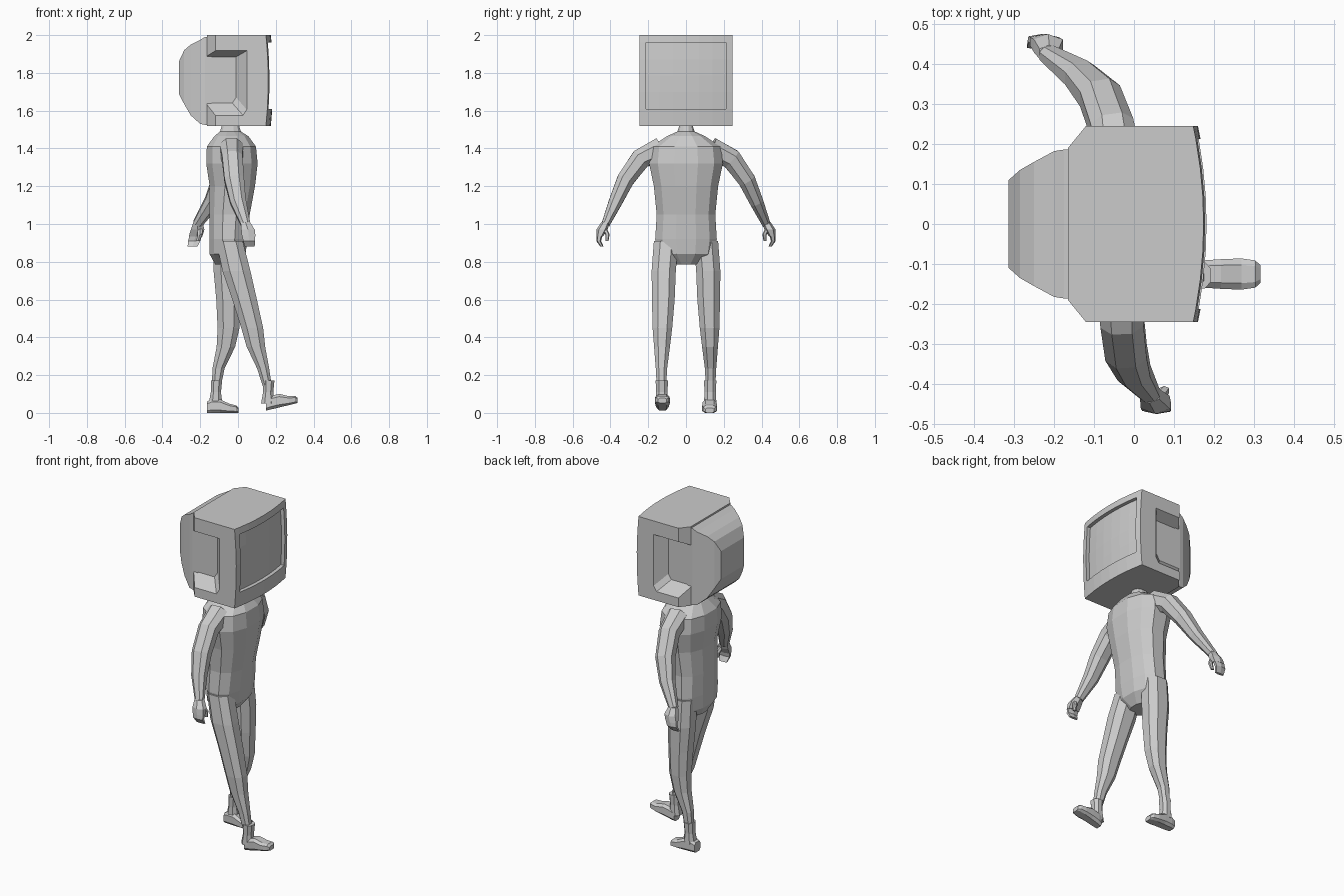
import bpy, bmesh, math
from mathutils import Vector

cube = bpy.data.objects.get("Cube")
if cube:
    bpy.data.objects.remove(cube)

grey = bpy.data.materials.new("plain grey")
grey.use_nodes = True
GREY = (0.6, 0.6, 0.6, 1)
grey.diffuse_color = GREY
grey.node_tree.nodes["Principled BSDF"].inputs["Base Color"].default_value = GREY
X, Y, Z = Vector((1, 0, 0)), Vector((0, 1, 0)), Vector((0, 0, 1))


def finish(name, bm):
    bmesh.ops.recalc_face_normals(bm, faces=bm.faces)
    mesh = bpy.data.meshes.new(name)
    bm.to_mesh(mesh)
    bm.free()
    mesh.materials.append(grey)
    obj = bpy.data.objects.new(name, mesh)
    bpy.context.collection.objects.link(obj)
    return obj


def tube(name, pts, axis=None, n=8, p=0.85):
    """Loft rings (x, y, z, half width, half depth); rings follow the path unless axis is set."""
    bm = bmesh.new()
    centres = [Vector(q[:3]) for q in pts]
    rings = []
    for i, q in enumerate(pts):
        t = axis or (centres[min(i + 1, len(pts) - 1)] - centres[max(i - 1, 0)]).normalized()
        ref = Y if abs(t.x) > 0.9 else X
        u = (ref - t * ref.dot(t)).normalized()
        v = t.cross(u)
        ring = []
        for k in range(n):
            a = 2 * math.pi * (k + 0.5) / n
            c, s = [math.copysign((abs(w) / math.cos(math.pi / n)) ** p, w)
                    for w in (math.cos(a), math.sin(a))]
            ring.append(bm.verts.new(centres[i] + u * q[3] * c + v * q[4] * s))
        rings.append(ring)
    for a, b in zip(rings, rings[1:]):
        for k in range(n):
            j = (k + 1) % n
            bm.faces.new((a[k], a[j], b[j], b[k]))
    bm.faces.new(rings[0])
    bm.faces.new(rings[-1])
    return finish(name, bm)


# Monitor casing: bulging front, sunken screen, chamfered back corners
ys = [-0.245, -0.212, -0.14, -0.07, 0, 0.07, 0.14, 0.212, 0.245]
zs = [1.52, 1.61, 1.70, 1.785, 1.87, 1.96, 2.0]


def bulge(y, z):
    return 0.148 + 0.026 * (1 - (y / 0.245) ** 2) + 0.012 * (1 - ((z - 1.76) / 0.24) ** 2)


bm = bmesh.new()
grid = [[bm.verts.new((bulge(y, z), y, z)) for y in ys] for z in zs]
screen = []
for r in range(len(zs) - 1):
    for c in range(len(ys) - 1):
        f = bm.faces.new((grid[r][c], grid[r][c + 1], grid[r + 1][c + 1], grid[r + 1][c]))
        if 0 < r < len(zs) - 2 and 0 < c < len(ys) - 2:
            screen.append(f)
edges = [e for e in bm.edges if e.is_boundary]
for x, width in ((-0.12, 1), (-0.165, 0.19 / 0.245)):
    new = bmesh.ops.extrude_edge_only(bm, edges=edges)["geom"]
    for v in [g for g in new if isinstance(g, bmesh.types.BMVert)]:
        v.co.x = x
        v.co.y *= width
    edges = [g for g in new if isinstance(g, bmesh.types.BMEdge) and g.is_boundary]
bmesh.ops.contextual_create(bm, geom=edges)
new = bmesh.ops.extrude_face_region(bm, geom=screen)["geom"]
bmesh.ops.delete(bm, geom=screen, context="FACES")
for v in [g for g in new if isinstance(g, bmesh.types.BMVert)]:
    v.co.x -= 0.022
casing = finish("monitor_casing", bm)

# Sloped recesses in the casing sides, open to the back
for side, label in ((-1, "right"), (1, "left")):
    bm = bmesh.new()
    loops = []
    for y, x, low, high in ((0.26, 0.06, 1.56, 1.925), (0.183, -0.01, 1.64, 1.885)):
        loops.append([bm.verts.new((px, side * y, pz)) for px, pz in
                      ((-0.4, low), (x - 0.02, low), (x, low + 0.03), (x, high), (-0.4, high))])
    for k in range(5):
        j = (k + 1) % 5
        bm.faces.new((loops[0][k], loops[0][j], loops[1][j], loops[1][k]))
    for loop in loops:
        bm.faces.new(loop)
    cutter = finish(label + "_recess_cutter", bm)
    cutter.hide_render = True
    cutter.hide_viewport = True
    mod = casing.modifiers.new(label + "_recess", "BOOLEAN")
    mod.operation = "DIFFERENCE"
    mod.solver = "EXACT"
    mod.object = cutter

# Tapering tube housing behind the casing
housing = [(-0.14, 0.186, 1.525, 1.99), (-0.175, 0.186, 1.525, 1.99), (-0.2, 0.182, 1.53, 1.975),
           (-0.25, 0.155, 1.575, 1.95), (-0.285, 0.135, 1.635, 1.92), (-0.313, 0.11, 1.69, 1.86)]
tube("monitor_back", [(x, 0, (a + b) / 2, w, (b - a) / 2) for x, w, a, b in housing], X, 4)

# Torso with neck
torso = [(-0.04, 1.54, 0.04, 0.03), (-0.04, 1.49, 0.055, 0.045), (-0.035, 1.465, 0.09, 0.10),
         (-0.035, 1.41, 0.13, 0.185), (-0.032, 1.32, 0.136, 0.195), (-0.03, 1.2, 0.12, 0.17),
         (-0.045, 1.05, 0.107, 0.155), (-0.05, 0.92, 0.10, 0.163), (-0.055, 0.84, 0.095, 0.15),
         (-0.06, 0.785, 0.06, 0.07)]
tube("torso", [(x, 0, z, rx, ry) for x, z, rx, ry in torso], Z, 12)

# Arms: shared height and spread, own forward swing
arm = [(0.13, 1.4, 0.062, 0.06), (0.24, 1.345, 0.054, 0.054), (0.32, 1.235, 0.052, 0.046),
       (0.372, 1.12, 0.042, 0.036), (0.425, 1.0, 0.025, 0.022)]
swings = {"right": (-1, (-0.035, -0.03, -0.02, 0.0, 0.04), 0.1),
          "left": (1, (-0.04, -0.055, -0.085, -0.135, -0.215), -0.3)}
for label, (s, swing, lean) in swings.items():
    tube(label + "_arm", [(x, s * y, z, a, b) for x, (y, z, a, b) in zip(swing, arm)])
    wx = swing[-1]

    def hand_part(name, pts):
        tube(label + name, [(wx + dx + lean * (1 - z), s * y, z, a, b)
                            for dx, y, z, a, b in pts], Z, 6)
    hand_part("_palm", [(0, 0.425, 1.01, 0.024, 0.02), (0.01, 0.445, 0.97, 0.036, 0.026),
                        (0.01, 0.457, 0.935, 0.036, 0.016)])
    hand_part("_fingers", [(0.01, 0.458, 0.94, 0.034, 0.014), (0.01, 0.462, 0.91, 0.032, 0.011),
                           (0.01, 0.445, 0.88, 0.026, 0.008)])
    hand_part("_thumb", [(0.02, 0.432, 0.975, 0.014, 0.012), (0.03, 0.416, 0.945, 0.012, 0.010),
                         (0.03, 0.418, 0.91, 0.009, 0.007)])

# Legs in mid stride: shared heights and girths, own forward path
leg = [(0.105, 0.91, 0.07, 0.065), (0.118, 0.75, 0.074, 0.064), (0.12, 0.6, 0.065, 0.06),
       (0.125, 0.45, 0.058, 0.052), (0.127, 0.35, 0.049, 0.042), (0.13, 0.235, 0.032, 0.03),
       (0.13, 0.12, 0.022, 0.024)]
strides = {"right": (-1, (-0.045, -0.008, 0.035, 0.075, 0.095, 0.133, 0.16), 0.148, 0.012, 0.24),
           "left": (1, (-0.058, -0.055, -0.05, -0.05, -0.064, -0.103, -0.117), -0.165, 0.0, 0.0)}
# Feet run from heel to toe: distance, half width, half height
foot = [(0, 0.028, 0.03), (0.025, 0.034, 0.036), (0.07, 0.037, 0.036), (0.12, 0.039, 0.024),
        (0.155, 0.034, 0.02), (0.168, 0.022, 0.013)]
for label, (s, path, heel, lift, pitch) in strides.items():
    tube(label + "_leg", [(x, s * y, z, a, b) for x, (y, z, a, b) in zip(path, leg)], Z)
    ankle = path[-1]
    tube(label + "_boot_cuff", [(ankle + 0.003, s * 0.128, 0.172, 0.03, 0.033),
                                (ankle, s * 0.128, 0.11, 0.027, 0.03),
                                (ankle - 0.002, s * 0.128, 0.05, 0.036, 0.033)], Z)
    tube(label + "_foot", [(heel + d, s * 0.125, h + lift + pitch * d, w, h)
                           for d, w, h in foot], X, 8, 0.6)
